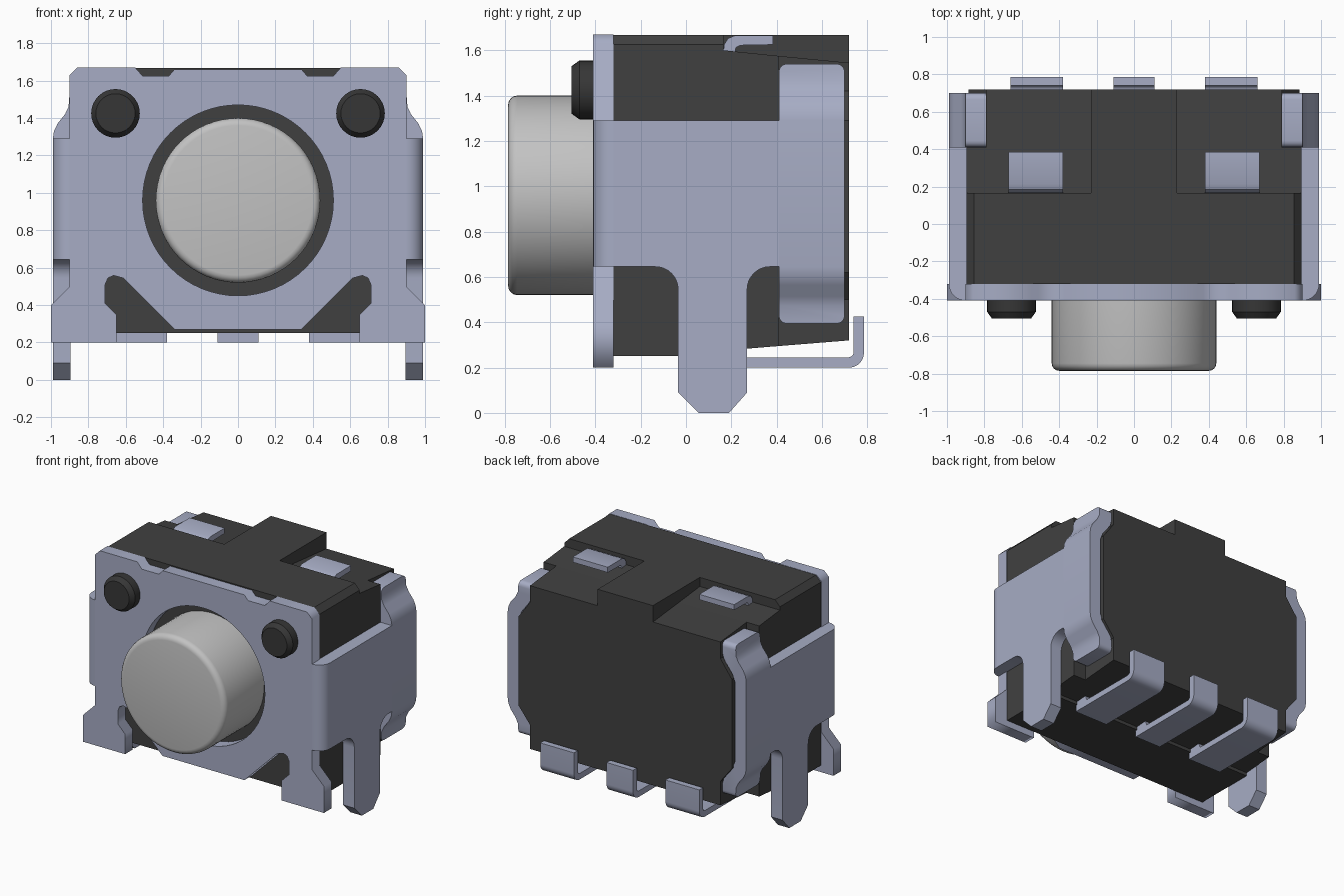
import bpy, bmesh, math

if "Cube" in bpy.data.objects:
    bpy.data.objects.remove(bpy.data.objects["Cube"], do_unlink=True)


def material(name, r, g, b):
    m = bpy.data.materials.new(name)
    m.use_nodes = True
    m.diffuse_color = (r, g, b, 1)
    m.node_tree.nodes["Principled BSDF"].inputs["Base Color"].default_value = (r, g, b, 1)
    return m


STEEL = material("blue grey steel", 0.385, 0.415, 0.555)
BLACK = material("dark plastic", 0.051, 0.051, 0.051)
PEG = material("darker plastic", 0.037, 0.037, 0.037)
GREY = material("light grey plastic", 0.54, 0.54, 0.54)


def finish(name, bm, mat, smooth=0):
    bmesh.ops.recalc_face_normals(bm, faces=bm.faces[:])
    me = bpy.data.meshes.new(name)
    bm.to_mesh(me)
    bm.free()
    me.materials.append(mat)
    ob = bpy.data.objects.new(name, me)
    bpy.context.collection.objects.link(ob)
    if smooth:
        bpy.ops.object.select_all(action='DESELECT')
        ob.select_set(True)
        bpy.context.view_layer.objects.active = ob
        bpy.ops.object.shade_smooth_by_angle(angle=math.radians(smooth))
    return ob


def loft(rings):
    """Closed skin through rings of equal point count, capped at both ends."""
    bm = bmesh.new()
    vs = [[bm.verts.new(p) for p in ring] for ring in rings]
    n = len(vs[0])
    for a, b in zip(vs, vs[1:]):
        for i in range(n):
            bm.faces.new((a[i], a[(i + 1) % n], b[(i + 1) % n], b[i]))
    bm.faces.new(vs[0])
    bm.faces.new(vs[-1])
    return bm


def prism(pts, axis, lo, hi):
    """Extrude a 2D outline along the x, y or z axis."""
    place = {"x": lambda p, d: (d, p[0], p[1]),
             "y": lambda p, d: (p[0], d, p[1]),
             "z": lambda p, d: (p[0], p[1], d)}[axis]
    return loft([[place(p, d) for p in pts] for d in (lo, hi)])


def arc(cx, cy, r, a0, a1, n=8):
    return [(cx + r * math.cos(math.radians(a0 + (a1 - a0) * i / n)),
             cy + r * math.sin(math.radians(a0 + (a1 - a0) * i / n))) for i in range(n + 1)]


def lathe(name, x, z, profile, mat, n):
    """Round part about a y axis; profile is (radius, y)."""
    rings = [[(x + r * math.cos(math.tau * i / n), y, z + r * math.sin(math.tau * i / n))
              for i in range(n)] for r, y in profile]
    return finish(name, loft(rings), mat, 35)


def both(half):
    """Outline made symmetric about x = 0."""
    return half + [(-x, z) for x, z in reversed(half)]


# housing: full-height front block with chamfered top corners
finish("housing_front", prism(both([(0.855, 1.668), (0.895, 1.625), (0.895, 0.25)]),
                              "y", -0.32, 0.165), BLACK)


# housing: stepped-down middle and rear with a raised centre rib
def mid_section(y, top, bottom):
    return [(x, y, z) for x, z in both([(0.23, 1.668), (0.23, top), (0.895, top), (0.895, bottom)])]


def rear_section(y, top, bottom):
    half = [(0.23, 1.668), (0.23, top), (0.79, top), (0.79, 1.42), (0.885, 1.29),
            (0.885, 0.62), (0.79, 0.5), (0.79, bottom)]
    return [(x, y, z) for x, z in both(half)]


finish("housing_middle", loft([mid_section(0.165, 1.60, 0.275),
                               mid_section(0.41, 1.575, 0.295)]), BLACK)
finish("housing_rear", loft([rear_section(0.41, 1.575, 0.295),
                             rear_section(0.72, 1.545, 0.32)]), BLACK)

# front plate with a round opening
half = [(0.34, 1.66), (0.37, 1.625), (0.51, 1.625), (0.55, 1.67), (0.86, 1.67), (0.9, 1.63),
        (0.9, 0.5), (1.0, 0.4), (1.0, 0.2), (0.65, 0.2), (0.65, 0.35), (0.71, 0.41),
        (0.71, 0.51), (0.695, 0.545), (0.665, 0.558), (0.615, 0.545), (0.34, 0.27)]
curve = bpy.data.curves.new("front_plate_outline", 'CURVE')
curve.dimensions = '2D'
curve.fill_mode = 'BOTH'
curve.extrude = 0.045
for outline in (both(half), arc(0, 0.96, 0.51, 0, 360, 64)[:-1]):
    sp = curve.splines.new('POLY')
    sp.points.add(len(outline) - 1)
    for p, (x, z) in zip(sp.points, outline):
        p.co = (x, z, 0, 1)
    sp.use_cyclic_u = True
temp = bpy.data.objects.new("plate_helper", curve)
bpy.context.collection.objects.link(temp)
bpy.context.view_layer.update()
flat = bpy.data.meshes.new_from_object(temp.evaluated_get(bpy.context.evaluated_depsgraph_get()))
bm = bmesh.new()
bm.from_mesh(flat)
bmesh.ops.remove_doubles(bm, verts=bm.verts[:], dist=0.0005)
for v in bm.verts:
    x, z, d = v.co
    v.co = (x, -0.365 - d, z)
bpy.data.objects.remove(temp, do_unlink=True)
bpy.data.meshes.remove(flat)
finish("front_plate", bm, STEEL)

# side arms with mounting legs, front bends and wrapped rear clips
arm = ([(-0.32, 1.29), (0.41, 1.29), (0.41, 0.645)] + arc(0.37, 0.545, 0.1, 90, 180)
       + [(0.27, 0.09), (0.19, 0), (0.055, 0), (-0.035, 0.09)]
       + arc(-0.135, 0.545, 0.1, 0, 90) + [(-0.32, 0.645)])
bend = [(0.895, -0.32), (0.895, -0.41)] + arc(0.9, -0.32, 0.09, -90, 0)
MID = 0.967
outer = [(0.99, 1.29), (0.984, 1.33), (0.965, 1.37), (0.925, 1.42), (0.906, 1.46), (0.9, 1.54)]
inner = [(0.79, 1.54), (0.793, 1.46), (0.802, 1.42), (0.825, 1.385), (0.875, 1.32), (0.895, 1.27)]
upper = outer + inner
clip = upper + [(x, 2 * MID - z) for x, z in reversed(upper)]

for side, s in (("left", 1), ("right", -1)):
    finish(side + "_arm_and_leg", prism(arm, "x", s * 0.895, s * 0.99), STEEL, 30)
    finish(side + "_arm_bend", prism([(s * x, y) for x, y in bend], "z", 0.645, 1.29), STEEL, 30)
    bm = prism([(s * x, z) for x, z in clip], "y", 0.41, 0.70)
    ends = [e for e in bm.edges
            if all(abs(abs(v.co.z - MID) - 0.573) < 0.002 for v in e.verts)
            and abs(e.verts[0].co.y - e.verts[1].co.y) < 0.001]
    bmesh.ops.bevel(bm, geom=ends, offset=0.035, segments=4, profile=0.5, affect='EDGES')
    finish(side + "_rear_clip", bm, STEEL, 30)

    # locating pegs
    lathe(side + "_peg", s * 0.655, 1.425,
          [(0.13, -0.36), (0.13, -0.47), (0.105, -0.505)], PEG, 32)

    # bent tabs on top
    tab = [(0.165, 1.59), (0.168, 1.625), (0.185, 1.652), (0.215, 1.665), (0.385, 1.665),
           (0.385, 1.625), (0.24, 1.622), (0.22, 1.612), (0.215, 1.58)]
    finish(side + "_top_tab", prism(tab, "x", s * 0.38, s * 0.67), STEEL, 30)

# contact pins bent up behind the housing
pin = ([(0.15, 0.2)] + arc(0.72, 0.265, 0.065, -90, 0) + [(0.785, 0.425), (0.74, 0.425)]
       + arc(0.715, 0.27, 0.025, 0, -90, 5) + [(0.27, 0.245), (0.25, 0.29), (0.15, 0.29)])
for name, x0, x1 in (("left", 0.38, 0.66), ("centre", -0.11, 0.11), ("right", -0.66, -0.38)):
    finish(name + "_pin", prism(pin, "x", x0, x1), STEEL, 30)

# push button
lathe("push_button", 0, 0.96,
      [(0.44, -0.3), (0.44, -0.745), (0.437, -0.76), (0.428, -0.773), (0.415, -0.782), (0.4, -0.785)],
      GREY, 64)
